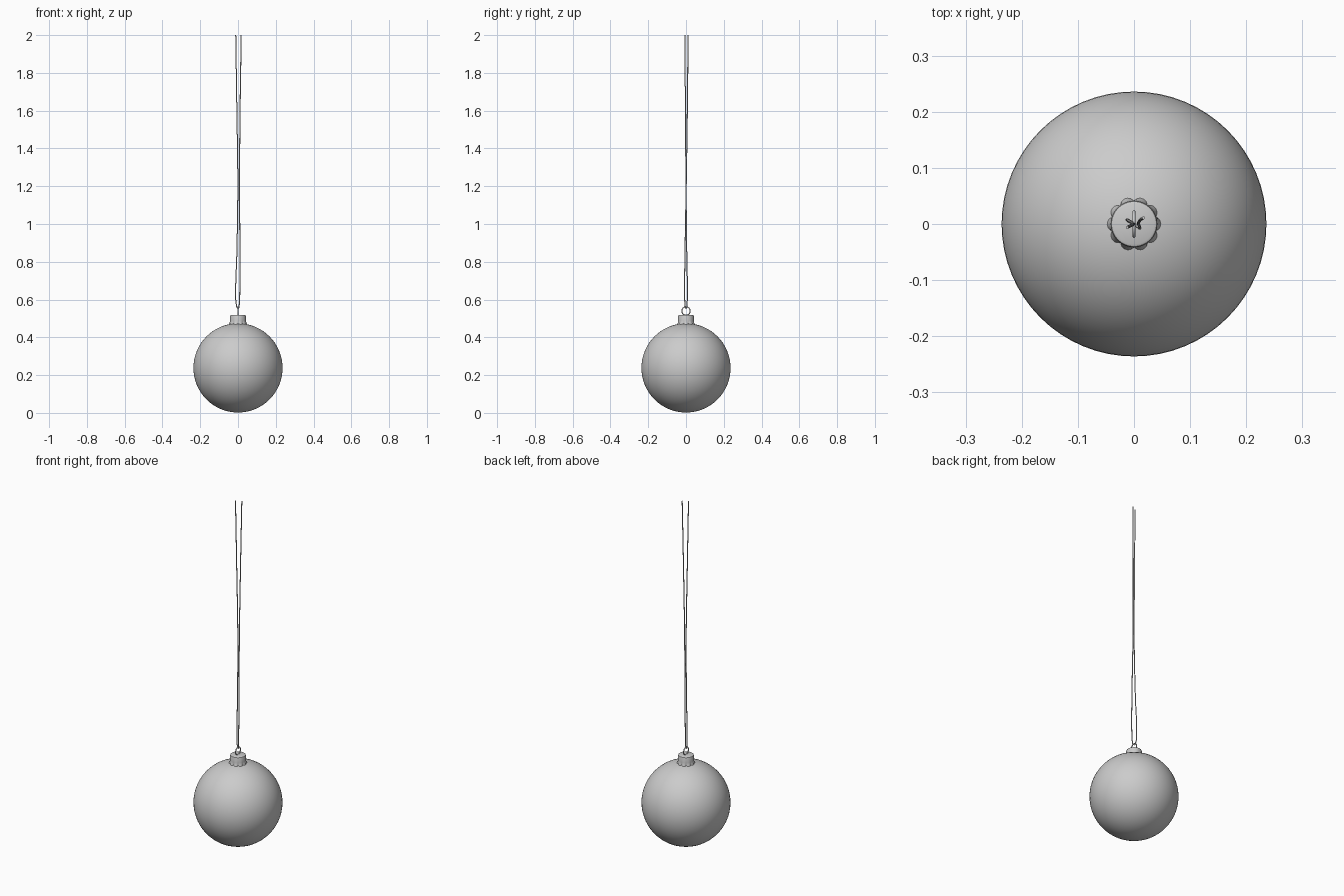
import bpy, bmesh, math
from mathutils import Vector

if "Cube" in bpy.data.objects:
    bpy.data.objects.remove(bpy.data.objects["Cube"])


def smooth(obj, angle=40):
    bpy.ops.object.select_all(action='DESELECT')
    obj.select_set(True)
    bpy.context.view_layer.objects.active = obj
    bpy.ops.object.shade_smooth_by_angle(angle=math.radians(angle))


# Glass ball
bpy.ops.mesh.primitive_uv_sphere_add(segments=64, ring_count=32, radius=0.236, location=(0, 0, 0.238))
ball = bpy.context.object
ball.name = "bauble_ball"
smooth(ball)

# Metal cap: lathed profile (radius, height, scallop amount) with ten lobes at the hem
LOBES, SEGS = 10, 100
profile = [(0.036, 0.519, 0), (0.040, 0.517, 0), (0.0415, 0.513, 0),
           (0.042, 0.488, 0.0), (0.043, 0.479, 0.3), (0.0455, 0.468, 1.0)]
bm = bmesh.new()
rings = []
for r, z, k in profile:
    ring = []
    for i in range(SEGS):
        a = 2 * math.pi * i / SEGS
        lobe = abs(math.cos(LOBES * a / 2)) * 2 - 1.1
        rr = r + 0.0045 * k * lobe
        ring.append(bm.verts.new((rr * math.cos(a), rr * math.sin(a), z - 0.004 * k * lobe)))
    rings.append(ring)
for lo, hi in zip(rings[1:], rings):
    for i in range(SEGS):
        j = (i + 1) % SEGS
        bm.faces.new((lo[i], lo[j], hi[j], hi[i]))
bm.faces.new(rings[0])
mesh = bpy.data.meshes.new("hanger_cap")
bm.to_mesh(mesh)
bm.free()
cap = bpy.data.objects.new("hanger_cap", mesh)
cap.rotation_euler.z = math.radians(0)
bpy.context.collection.objects.link(cap)
smooth(cap)

# Wire ring standing in the cap
bpy.ops.mesh.primitive_torus_add(major_segments=40, minor_segments=10, major_radius=0.022,
                                 minor_radius=0.0028, location=(0, 0, 0.539),
                                 rotation=(0, math.pi / 2, 0))
wire = bpy.context.object
wire.name = "wire_ring"
smooth(wire)

# Hanging string: one thread looped through the ring, strands crossing on the way up
path = [(-0.012, -0.006, 2.0), (-0.006, -0.003, 1.6), (-0.001, 0.000, 1.2),
        (-0.006, 0.004, 0.85), (-0.012, 0.007, 0.62), (-0.009, 0.005, 0.575),
        (0.0, 0.0, 0.5545),
        (0.007, -0.005, 0.575), (0.009, -0.007, 0.62), (0.010, -0.005, 0.85),
        (0.008, 0.001, 1.2), (0.011, 0.007, 1.6), (0.017, 0.011, 2.0)]
curve = bpy.data.curves.new("hanging_string", 'CURVE')
curve.dimensions = '3D'
curve.bevel_depth = 0.0028
curve.bevel_resolution = 2
curve.use_fill_caps = True
curve.resolution_u = 8
spline = curve.splines.new('BEZIER')
spline.bezier_points.add(len(path) - 1)
for p, co in zip(spline.bezier_points, path):
    p.co = Vector(co)
    p.handle_left_type = p.handle_right_type = 'AUTO'
string = bpy.data.objects.new("hanging_string", curve)
bpy.context.collection.objects.link(string)
